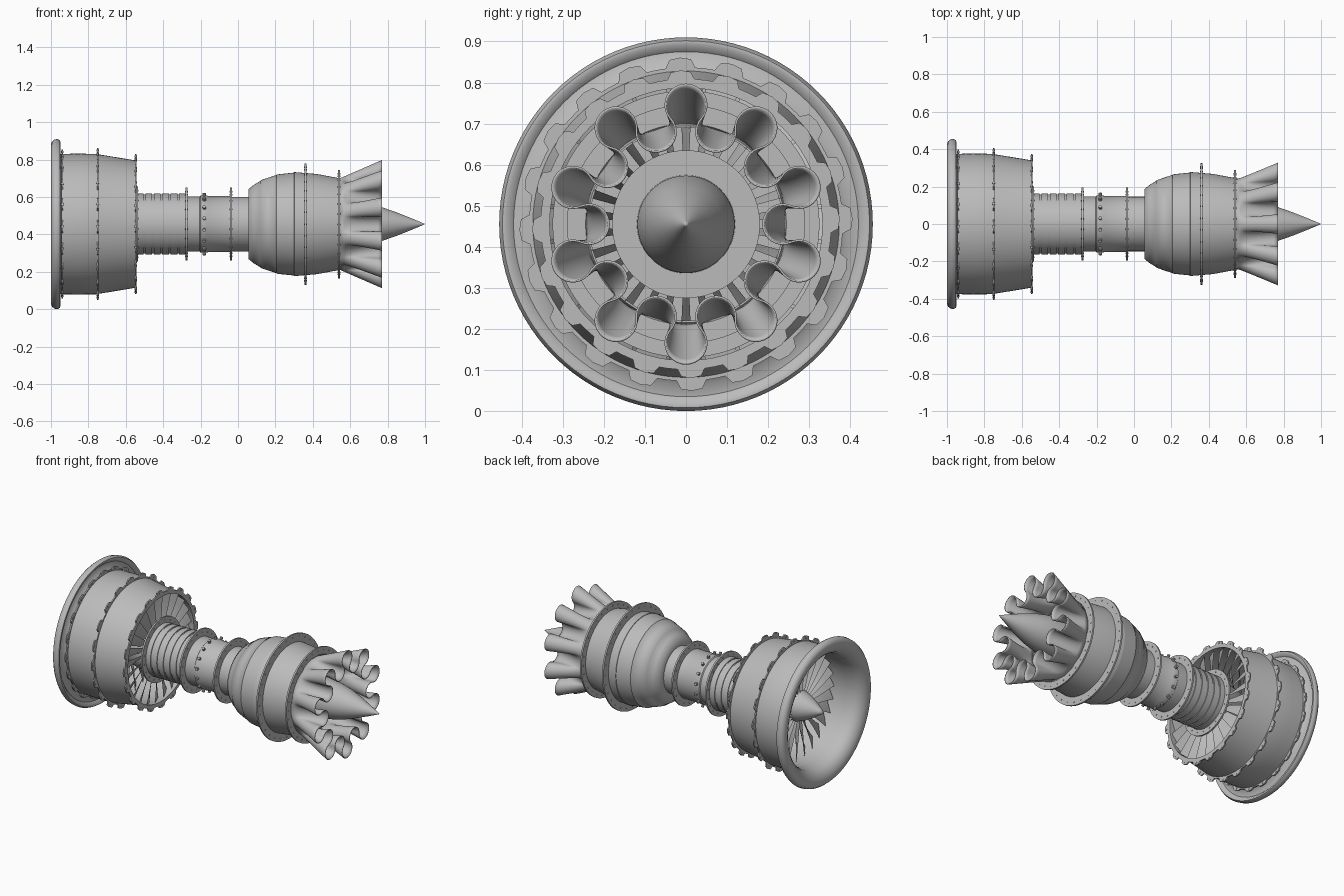
import bpy, bmesh
from math import sin, cos, pi, radians, atan2, hypot
from mathutils import Matrix, Vector

cube = bpy.data.objects.get("Cube")
if cube:
    bpy.data.objects.remove(cube)

AXIS_Z = 0.455
metal = bpy.data.materials.new("grey metal")
metal.use_nodes = True
GREY = (0.5, 0.5, 0.5, 1)
metal.diffuse_color = GREY
metal.node_tree.nodes["Principled BSDF"].inputs["Base Color"].default_value = GREY


def finish(name, bm, angle=35):
    """Turn a bmesh built around the x axis into a shaded object."""
    bmesh.ops.recalc_face_normals(bm, faces=bm.faces)
    mesh = bpy.data.meshes.new(name)
    bm.to_mesh(mesh)
    bm.free()
    mesh.materials.append(metal)
    obj = bpy.data.objects.new(name, mesh)
    obj.location.z = AXIS_Z
    bpy.context.collection.objects.link(obj)
    bpy.ops.object.select_all(action='DESELECT')
    obj.select_set(True)
    bpy.context.view_layer.objects.active = obj
    bpy.ops.object.shade_smooth_by_angle(angle=radians(angle))
    return obj


def point(x, r, a):
    """Angle a is measured from straight up towards +y."""
    return Vector((x, r * sin(a), r * cos(a)))


def spin(bm, profile, segs=96, closed=False):
    """Sweep (x, radius) points around the engine axis."""
    rings = [[bm.verts.new(point(x, r, 2 * pi * i / segs)) for i in range(segs)]
             for x, r in profile]
    pairs = list(zip(rings, rings[1:]))
    if closed:
        pairs.append((rings[-1], rings[0]))
    for a, b in pairs:
        for i in range(segs):
            j = (i + 1) % segs
            bm.faces.new((a[i], a[j], b[j], b[i]))
    bmesh.ops.remove_doubles(bm, verts=[v for ring in rings for v in ring], dist=1e-5)


def lathe(name, profile, closed=False, angle=35):
    bm = bmesh.new()
    spin(bm, profile, closed=closed)
    return finish(name, bm, angle)


def prism(bm, front, back):
    """Solid between two matching outlines."""
    a = [bm.verts.new(p) for p in front]
    b = [bm.verts.new(p) for p in back]
    n = len(a)
    bm.faces.new(a)
    bm.faces.new(b[::-1])
    for i in range(n):
        bm.faces.new((a[i], b[i], b[(i + 1) % n], a[(i + 1) % n]))


def bolt(bm, centre, radius, depth, turn=Matrix.Rotation(pi / 2, 4, 'Y')):
    bmesh.ops.create_cone(bm, cap_ends=True, segments=10, radius1=radius, radius2=radius,
                          depth=depth, matrix=Matrix.Translation(centre) @ turn)


def flange(name, x, inner, outer, bolts, thick=0.01, bolt_r=None):
    """Flat ring with a circle of bolts."""
    bm = bmesh.new()
    h = thick / 2
    spin(bm, [(x - h, inner), (x - h, outer), (x + h, outer), (x + h, inner)], closed=True)
    for i in range(bolts):
        a = 2 * pi * (i + 0.5) / bolts
        bolt(bm, point(x, bolt_r or outer - 0.02, a), 0.004, thick + 0.006)
    return finish(name, bm)


def tabbed_flange(name, x, inner, outer, count=20, thick=0.008):
    """Ring carrying tapered bolted tabs."""
    bm = bmesh.new()
    h = thick / 2
    rim = inner + 0.012
    spin(bm, [(x - h, inner - 0.01), (x - h, rim), (x + h, rim), (x + h, inner - 0.01)], closed=True)
    for i in range(count):
        a = 2 * pi * i / count - 0.035
        outline = [(inner, -0.115), (outer - 0.004, -0.065), (outer, 0),
                   (outer - 0.004, 0.065), (inner, 0.115)]
        prism(bm, [point(x - h, r, a + d) for r, d in outline],
              [point(x + h, r, a + d) for r, d in outline])
        bolt(bm, point(x, outer - 0.013, a), 0.006, thick + 0.004)
    return finish(name, bm)


def blades(name, x, root, tip, count, chord, pitch, thick=0.004):
    """Twisted blade row; chord and pitch are (root, tip) pairs."""
    bm = bmesh.new()
    steps = 4
    for i in range(count):
        a = 2 * pi * i / count
        up, side = point(0, 1, a), point(0, 1, a + pi / 2)
        loops = []
        for s in range(steps + 1):
            t = s / steps
            c = (chord[0] * (1 - t) + chord[1] * t) / 2
            p = radians(pitch[0] * (1 - t) + pitch[1] * t)
            along = Vector((cos(p), 0, 0)) + side * sin(p)
            across = Vector((-sin(p), 0, 0)) + side * cos(p)
            mid = Vector((x, 0, 0)) + up * (root + (tip - root) * t)
            loops.append([bm.verts.new(mid + along * u * c + across * v * thick / 2)
                          for u, v in ((-1, 0), (0, 1), (1, 0), (0, -1))])
        for lo, hi in zip(loops, loops[1:]):
            for k in range(4):
                m = (k + 1) % 4
                bm.faces.new((lo[k], lo[m], hi[m], hi[k]))
        bm.faces.new(loops[-1])
    return finish(name, bm)


# Intake lip, curling from the outer rim into the bore
lathe("intake_lip", [(-0.945, 0.372), (-0.962, 0.39), (-0.966, 0.42), (-0.95, 0.437),
                     (-0.951, 0.447), (-0.965, 0.455), (-0.982, 0.452), (-0.995, 0.441),
                     (-1.0, 0.425), (-0.998, 0.405), (-0.988, 0.383), (-0.97, 0.363),
                     (-0.945, 0.35), (-0.9, 0.343)], angle=50)

# Fan case shell
lathe("fan_case", [(-0.945, 0.35), (-0.945, 0.375), (-0.86, 0.377), (-0.755, 0.375),
                   (-0.74, 0.372), (-0.545, 0.34), (-0.545, 0.333), (-0.74, 0.352),
                   (-0.9, 0.343)], closed=True)
tabbed_flange("front_case_flange", -0.94, 0.37, 0.398)
tabbed_flange("middle_case_flange", -0.75, 0.37, 0.406)
tabbed_flange("rear_case_flange", -0.547, 0.342, 0.375)

# Fan, spinner and guide vanes
lathe("spinner", [(-0.975, 0), (-0.95, 0.018), (-0.9, 0.05), (-0.85, 0.077),
                  (-0.8, 0.095), (-0.74, 0.105), (-0.7, 0.13), (-0.53, 0.16)])
blades("fan_blades", -0.78, 0.09, 0.34, 26, (0.07, 0.1), (25, 58))
blades("guide_vanes", -0.575, 0.14, 0.332, 24, (0.05, 0.085), (50, 68))

# Compressor barrel with raised bands
ribs = [(-0.54, 0.14)]
for i in range(6):
    x = -0.54 + i * 0.045
    ribs += [(x, 0.163), (x + 0.036, 0.163), (x + 0.036, 0.158), (x + 0.045, 0.158)]
lathe("compressor_barrel", ribs + [(-0.27, 0.14)])
flange("barrel_front_flange", -0.54, 0.14, 0.2, 20)
flange("barrel_rear_flange", -0.275, 0.13, 0.195, 20)

# Narrow middle barrel with radial studs
lathe("middle_barrel", [(-0.27, 0.147), (-0.205, 0.147), (-0.2, 0.153), (-0.165, 0.153),
                        (-0.16, 0.15), (-0.035, 0.15), (-0.035, 0.146), (0.06, 0.146)])
flange("middle_flange", -0.037, 0.13, 0.195, 20)
studs = bmesh.new()
for i in range(16):
    a = 2 * pi * (i + 0.5) / 16
    bolt(studs, point(-0.18, 0.158, a), 0.009, 0.022, Matrix.Rotation(-a, 4, 'X'))
finish("middle_studs", studs)

# Combustor bulge, with shallow steps between its bands
curve = [(0.055, 0.186), (0.085, 0.21), (0.12, 0.231), (0.16, 0.248),
         (0.205, 0.262), (0.25, 0.27), (0.3, 0.275), (0.36, 0.273)]
bulge = [(0.055, 0.14)]
for n, (x, r) in enumerate(curve):
    bulge.append((x, r))
    if n in (2, 4, 6):
        bulge += [(x + 0.001, r + 0.003)]
lathe("combustor_bulge", bulge, angle=60)
flange("bulge_flange", 0.36, 0.24, 0.325, 30)

# Turbine case shell and its exit flange
lathe("turbine_case", [(0.36, 0.273), (0.42, 0.268), (0.545, 0.245),
                       (0.545, 0.237), (0.42, 0.258), (0.36, 0.262)], closed=True)
flange("turbine_flange", 0.54, 0.235, 0.29, 30)
lathe("turbine_back_plate", [(0.42, 0), (0.42, 0.262)])
blades("turbine_vanes", 0.51, 0.12, 0.238, 30, (0.08, 0.08), (8, 16))

# Lobed exhaust mixer: a circle lofted into tangent lobe and valley arcs
LOBES, ARC, STEPS = 10, 10, 10
half = pi / LOBES
lobe_c, lobe_r = Vector((0, 0.29)), 0.05
valley_c = Vector((0.236 * sin(half), 0.236 * cos(half)))
gap = valley_c - lobe_c
valley_r = gap.length - lobe_r
tangent = atan2(gap.y, gap.x)
sector = []
for k in range(ARC + 1):
    a = pi / 2 + (tangent - pi / 2) * k / ARC
    sector.append(lobe_c + lobe_r * Vector((cos(a), sin(a))))
for k in range(1, ARC + 1):
    a = tangent + pi + (pi / 2 - half - tangent) * k / ARC
    sector.append(valley_c + valley_r * Vector((cos(a), sin(a))))
count = len(sector) - 1
polar = [(hypot(p.x, p.y), atan2(p.x, p.y)) for p in sector]
mirrored = [(r, 2 * half - a) for r, a in polar[-2:0:-1]]
outline = [(r, a + 2 * half * i) for i in range(LOBES) for r, a in polar + mirrored]
bm = bmesh.new()
rings = []
for s in range(STEPS + 1):
    t = s / STEPS
    ring = []
    for i, (r, a) in enumerate(outline):
        start = point(0.545, 0.242, half * i / count)
        ring.append(bm.verts.new(start.lerp(point(0.77, r, a), t)))
    rings.append(ring)
for lo, hi in zip(rings, rings[1:]):
    for i in range(len(lo)):
        j = (i + 1) % len(lo)
        bm.faces.new((lo[i], lo[j], hi[j], hi[i]))
mixer = finish("exhaust_mixer", bm)
shell = mixer.modifiers.new("shell", 'SOLIDIFY')
shell.thickness = 0.005
shell.offset = 0

# Exhaust cone and the bolted ring around its base
flange("cone_base_ring", 0.575, 0.1, 0.18, 20, bolt_r=0.137)
lathe("exhaust_cone", [(0.42, 0.125), (0.56, 0.12), (0.62, 0.118), (0.7, 0.107), (0.77, 0.09),
                       (0.85, 0.062), (0.93, 0.03), (0.985, 0.007), (1.0, 0)])
